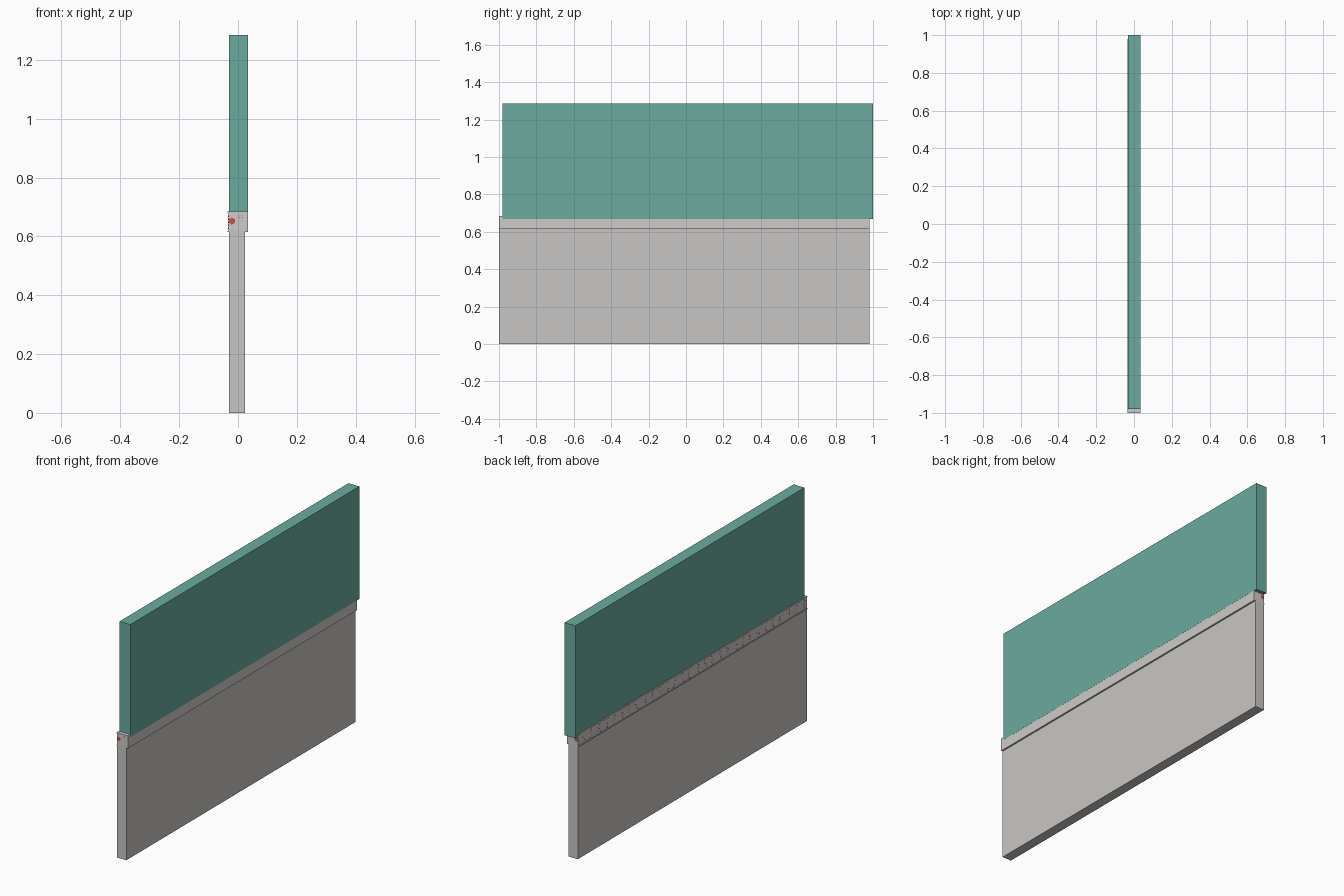
import bpy, bmesh, math, random
from mathutils import Matrix, Vector

if "Cube" in bpy.data.objects:
    bpy.data.objects.remove(bpy.data.objects["Cube"])

random.seed(4)


def material(name, rgb):
    m = bpy.data.materials.new(name)
    m.diffuse_color = (*rgb, 1.0)
    m.use_nodes = True
    m.node_tree.nodes["Principled BSDF"].inputs["Base Color"].default_value = m.diffuse_color
    return m


GREY = material("warm grey", (0.58, 0.565, 0.55))
TRIM = material("pale grey", (0.62, 0.60, 0.58))
TEAL = material("teal", (0.145, 0.41, 0.35))
RED = material("muted red", (0.55, 0.09, 0.08))


def finish(bm, name, mat):
    bmesh.ops.recalc_face_normals(bm, faces=bm.faces)
    mesh = bpy.data.meshes.new(name)
    bm.to_mesh(mesh)
    bm.free()
    mesh.materials.append(mat)
    ob = bpy.data.objects.new(name, mesh)
    bpy.context.collection.objects.link(ob)
    return ob


def extrude_y(name, profile, y0, y1, mat):
    """Extrude an x-z outline along y."""
    bm = bmesh.new()
    face = bm.faces.new([bm.verts.new((x, y0, z)) for x, z in profile])
    res = bmesh.ops.extrude_face_region(bm, geom=[face])
    verts = [g for g in res["geom"] if isinstance(g, bmesh.types.BMVert)]
    bmesh.ops.translate(bm, verts=verts, vec=(0, y1 - y0, 0))
    return finish(bm, name, mat)


def rect(x0, x1, z0, z1):
    return [(x0, z0), (x1, z0), (x1, z1), (x0, z1)]


# Lower panel, offset upper panel
extrude_y("lower_panel", rect(-0.031, 0.024, 0, 0.62), -1.0, 0.98, GREY)
extrude_y("upper_panel", rect(-0.031, 0.0345, 0.669, 1.285), -0.98, 1.0, TEAL)

# Joining rail with narrow lips along its rear side
extrude_y("joining_rail", [
    (-0.035, 0.614), (0.033, 0.614), (0.034, 0.618), (0.034, 0.684),
    (-0.035, 0.684), (-0.035, 0.680), (-0.033, 0.678),
    (-0.033, 0.620), (-0.035, 0.618)], -1.0, 0.98, TRIM)


# Tiny raised red flecks on the rail
def fleck(bm, pos, axis, radius):
    rot = Vector((0, 0, 1)).rotation_difference(Vector(axis)).to_matrix().to_4x4()
    bmesh.ops.create_cone(bm, cap_ends=True, segments=6, radius1=radius,
                          radius2=radius, depth=0.001,
                          matrix=Matrix.Translation(pos) @ rot)


bm = bmesh.new()
for i in range(30):
    y = -0.97 + i * 0.0655
    for k in range(5):
        fleck(bm, (-0.0332, y + random.uniform(-0.013, 0.013),
                   0.628 + k * 0.010), (1, 0, 0), 0.0028)
for y in (-1.0, 0.98):
    fleck(bm, (-0.021, y, 0.652), (0, 1, 0), 0.012)
    for k in range(8):
        fleck(bm, (0.001 + 0.005 * (k % 4), y, 0.664 + 0.008 * (k // 4)),
              (0, 1, 0), 0.0014)
finish(bm, "rail_flecks", RED)
